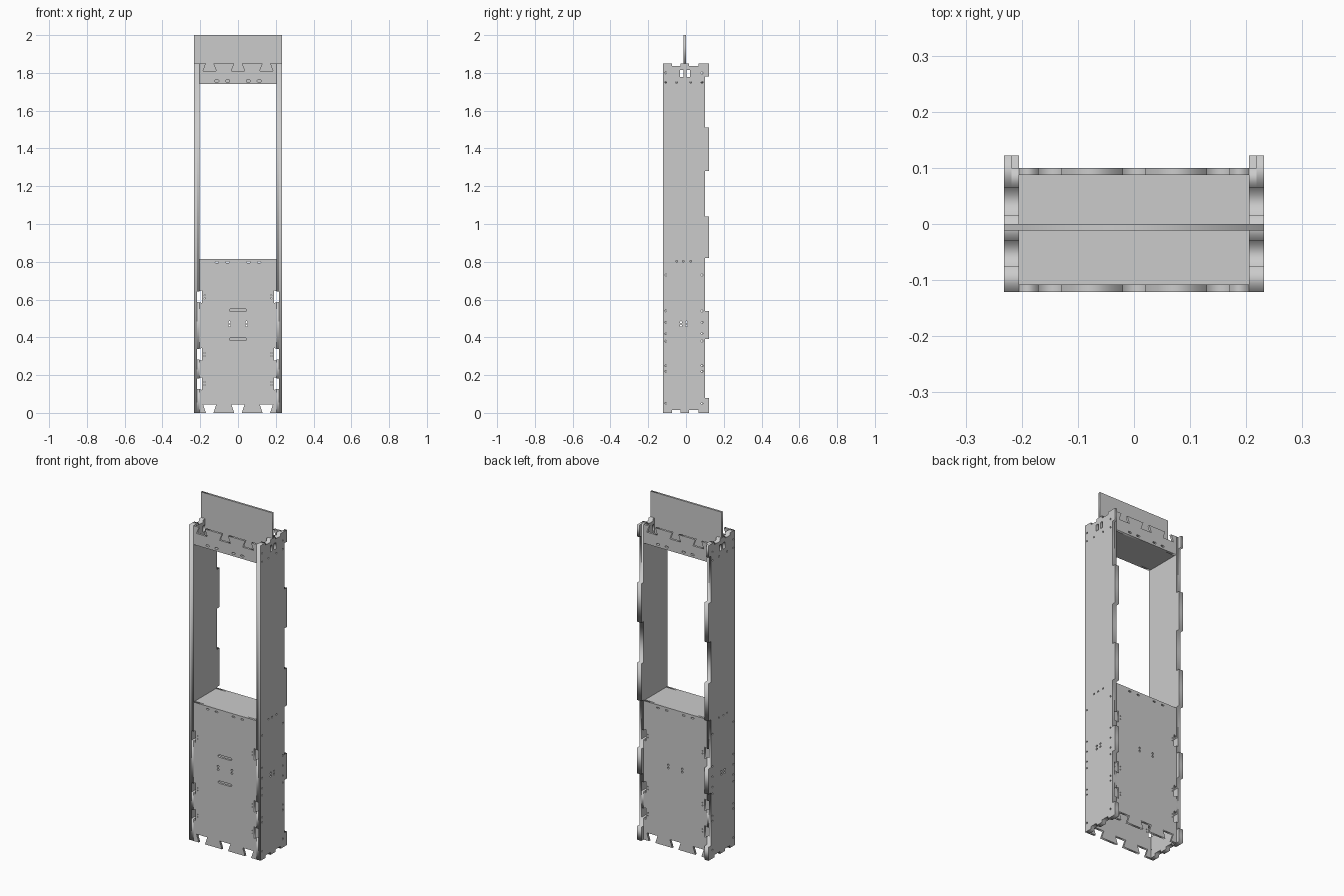
import bpy, math
from mathutils import Matrix

if "Cube" in bpy.data.objects:
    bpy.data.objects.remove(bpy.data.objects["Cube"])

# Plate planes: local 2D profile + thickness direction -> world
FRONT = Matrix(((1, 0, 0, 0), (0, 0, -1, 0), (0, 1, 0, 0), (0, 0, 0, 1)))   # profile (x, z)
SIDE = Matrix(((0, 0, 1, 0), (1, 0, 0, 0), (0, 1, 0, 0), (0, 0, 0, 1)))     # profile (y, z)
FLAT = Matrix.Identity(4)                                                  # profile (x, y)


def plate(name, loops, plane, lo, hi):
    """Extruded sheet: first loop is the outline, the rest are holes."""
    cu = bpy.data.curves.new(name, 'CURVE')
    cu.dimensions = '2D'
    cu.fill_mode = 'BOTH'
    cu.extrude = (hi - lo) / 2
    for pts in loops:
        s = cu.splines.new('POLY')
        s.points.add(len(pts) - 1)
        for p, (a, b) in zip(s.points, pts):
            p.co = (a, b, 0, 1)
        s.use_cyclic_u = True
    tmp = bpy.data.objects.new(name + "_curve", cu)
    bpy.context.collection.objects.link(tmp)
    bpy.context.view_layer.update()
    dg = bpy.context.evaluated_depsgraph_get()
    me = bpy.data.meshes.new_from_object(tmp.evaluated_get(dg))
    bpy.data.objects.remove(tmp)
    axis = plane.to_3x3().col[2]
    mid = (lo + hi) / 2
    offset = (abs(axis[0]) * mid, abs(axis[1]) * mid, abs(axis[2]) * mid)
    me.transform(Matrix.Translation(offset) @ plane)
    me.name = name
    ob = bpy.data.objects.new(name, me)
    bpy.context.collection.objects.link(ob)
    return ob


def rect(a0, a1, b0, b1):
    return [(a0, b0), (a1, b0), (a1, b1), (a0, b1)]


def hole(a, b, r=0.005, stretch=0.0):
    """Round or elongated drill hole."""
    pts = []
    for i in range(12):
        t = math.tau * (i + 0.5) / 12
        shift = stretch if math.cos(t) > 0 else -stretch
        pts.append((a + r * math.cos(t) + shift, b + r * math.sin(t)))
    return pts


W_IN, W_MID, W_OUT = 0.205, 0.218, 0.232
TOP = 1.85
TAIL_X = (-0.15, 0, 0.15)
TAIL_Z = (0.155, 0.31, 0.615)
SHELF_HOLES = (-0.112, -0.055, 0.055, 0.112)


# Lower panels, with dovetail sockets on the bottom and both edges
def lower_panel(name, lo, hi, slots):
    o = [(-W_IN, 0)]
    for x in TAIL_X:
        o += [(x - 0.02, 0), (x - 0.035, 0.045), (x + 0.035, 0.045), (x + 0.02, 0)]
    o.append((W_IN, 0))
    for z in TAIL_Z:
        o += [(W_IN, z - 0.029), (0.19, z - 0.034), (0.19, z + 0.034), (W_IN, z + 0.029)]
    o += [(W_IN, 0.815), (-W_IN, 0.815)]
    for z in reversed(TAIL_Z):
        o += [(-W_IN, z + 0.029), (-0.19, z + 0.034), (-0.19, z - 0.034), (-W_IN, z - 0.029)]
    loops = [o]
    loops += [hole(x, 0.797, 0.004, 0.005) for x in SHELF_HOLES]
    loops += [hole(x, z, 0.006) for x in (-0.045, 0.045) for z in (0.462, 0.48)]
    loops += [hole(s * 0.177, z + d, 0.003) for s in (-1, 1) for z in TAIL_Z for d in (-0.008, 0.008)]
    if slots:
        loops += [hole(0, z, 0.0075, 0.037) for z in (0.39, 0.543)]
    plate(name, loops, FRONT, lo, hi)


# Top rails, with dovetail sockets on the upper edge
def top_rail(name, lo, hi):
    o = [(-W_IN, 1.74), (W_IN, 1.74), (W_IN, TOP)]
    for x in reversed(TAIL_X):
        o += [(x + 0.02, TOP), (x + 0.035, 1.81), (x - 0.035, 1.81), (x - 0.02, TOP)]
    o.append((-W_IN, TOP))
    plate(name, [o] + [hole(x, 1.757, 0.005, 0.006) for x in SHELF_HOLES], FRONT, lo, hi)


for tag, lo, hi in (("front", -0.121, -0.108), ("back", 0.087, 0.1)):
    lower_panel(tag + "_lower_panel", lo, hi, tag == "front")
    top_rail(tag + "_top_rail", lo, hi)

# Side walls: a full outer layer, and an inner layer broken by dovetail grooves
TABS = [(0, 0.08), (0.39, 0.54), (0.82, 1.04), (1.28, 1.51), (1.78, TOP)]
NOTCHES = ((-0.075, -0.03), (0.015, 0.065))


def side_loops(z0, z1, tabs):
    o = [(-0.121, z0)]
    if z0 == 0:
        for a, b in NOTCHES:
            o += [(a, 0), (a, 0.014), (b, 0.014), (b, 0)]
    clipped = [(max(a, z0), min(b, z1)) for a, b in tabs if max(a, z0) < min(b, z1)]
    if not clipped or clipped[0][0] > z0:
        o.append((0.1, z0))
    for a, b in clipped:
        o += ([(0.1, a)] if a > z0 else []) + [(0.122, a), (0.122, b)]
        o += [(0.1, b)] if b < z1 else []
    if not clipped or clipped[-1][1] < z1:
        o.append((0.1, z1))
    if z1 == TOP:
        for a, b in reversed(NOTCHES):
            o += [(b, TOP), (b, TOP - 0.014), (a, TOP - 0.014), (a, TOP)]
    o.append((-0.121, z1))
    holes = [(y, z, 0.005) for y in (-0.107, 0.085)
             for z in (0.05, 0.22, 0.25, 0.38, 0.42, 0.48, 0.54, 0.73, 1.75, 1.80)]
    holes += [(y, z, 0.006) for y in (-0.027, 0.003) for z in (0.462, 0.48)]
    holes += [(y, 0.803, 0.005) for y in (-0.05, -0.015, 0.025)]
    holes += [(y, 1.75, 0.005) for y in (-0.05, 0.025)]
    loops = [o] + [hole(*h) for h in holes if z0 + 0.012 < h[1] < z1 - 0.012]
    if z1 == TOP:
        loops += [rect(-0.032, -0.014, 1.778, 1.815), rect(0.002, 0.02, 1.778, 1.815)]
    return loops


breaks = [0] + [z + d for z in TAIL_Z for d in (-0.028, 0.028)] + [TOP]
for s, tag in ((-1, "left"), (1, "right")):
    a, b = sorted((s * W_MID, s * W_OUT))
    plate(tag + "_side_outer", side_loops(0, TOP, TABS), SIDE, a, b)
    a, b = sorted((s * W_IN, s * W_MID))
    for i in range(0, len(breaks), 2):
        plate(f"{tag}_side_inner_{i // 2}", side_loops(breaks[i], breaks[i + 1], TABS[:-1]), SIDE, a, b)

# Shelf under the opening and ceiling above it
for name, lo, hi in (("shelf", 0.802, 0.815), ("ceiling", 1.74, 1.753)):
    plate(name, [rect(-W_IN, W_IN, -0.108, 0.087)], FLAT, lo, hi)

# Header board standing in the top of the case
plate("header_board", [[(-W_IN, 1.753), (W_IN, 1.753), (W_IN, TOP), (W_OUT, TOP),
                        (W_OUT, 2), (-W_OUT, 2), (-W_OUT, TOP), (-W_IN, TOP)]], FRONT, -0.012, 0.0)
